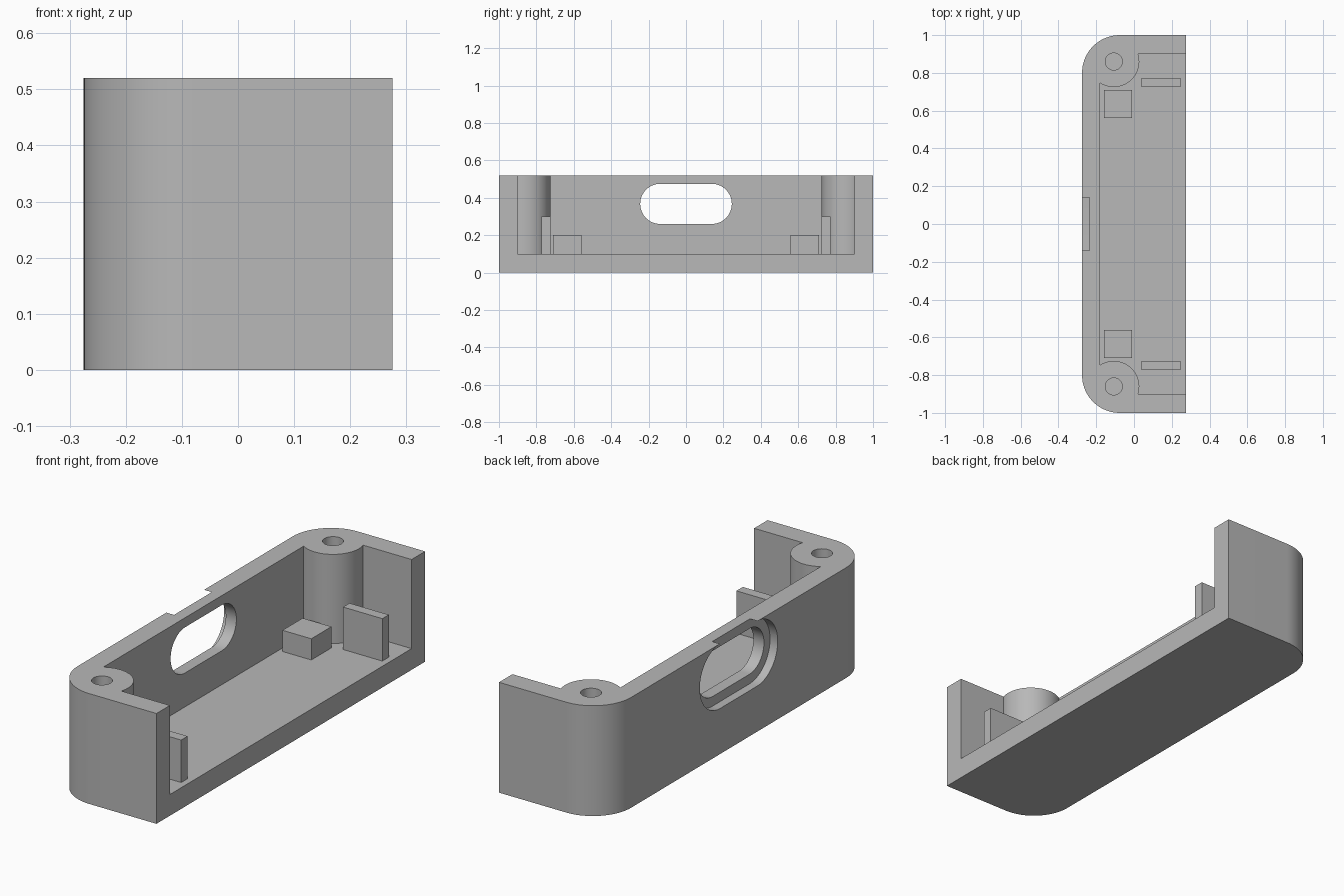
import bpy
import bmesh
from math import radians, cos, sin, pi
from mathutils import Matrix

old = bpy.data.objects.get("Cube")
if old:
    bpy.data.objects.remove(old, do_unlink=True)

grey = bpy.data.materials.new("plain grey")
grey.use_nodes = True
COLOUR = (0.48, 0.48, 0.48, 1)
grey.diffuse_color = COLOUR
grey.node_tree.nodes["Principled BSDF"].inputs["Base Color"].default_value = COLOUR

HEIGHT, FLOOR = 0.52, 0.10
HALF_X, HALF_Y = 0.275, 1.0
BOSS_X, BOSS_Y = -0.107, 0.86


def arc(cx, cy, r, start, end, steps=24):
    angles = [radians(start + (end - start) * i / steps) for i in range(steps + 1)]
    return [(cx + r * cos(a), cy + r * sin(a)) for a in angles]


def add_object(name, bm):
    bmesh.ops.recalc_face_normals(bm, faces=bm.faces)
    mesh = bpy.data.meshes.new(name)
    bm.to_mesh(mesh)
    bm.free()
    mesh.materials.append(grey)
    obj = bpy.data.objects.new(name, mesh)
    bpy.context.collection.objects.link(obj)
    return obj


def prism(name, outline, low, high, axis="Z"):
    """Extrude a closed outline along z, or a (y, z) outline along x."""
    bm = bmesh.new()
    place = (lambda p: (p[0], p[1], low)) if axis == "Z" else (lambda p: (low, p[0], p[1]))
    face = bm.faces.new([bm.verts.new(place(p)) for p in outline])
    moved = bmesh.ops.extrude_face_region(bm, geom=[face])["geom"]
    verts = [v for v in moved if isinstance(v, bmesh.types.BMVert)]
    depth = high - low
    bmesh.ops.translate(bm, verts=verts, vec=(0, 0, depth) if axis == "Z" else (depth, 0, 0))
    return add_object(name, bm)


def box(name, x0, x1, y0, y1, z0, z1):
    bm = bmesh.new()
    matrix = (Matrix.Translation(((x0 + x1) / 2, (y0 + y1) / 2, (z0 + z1) / 2))
              @ Matrix.Diagonal((x1 - x0, y1 - y0, z1 - z0, 1)))
    bmesh.ops.create_cube(bm, size=1, matrix=matrix)
    return add_object(name, bm)


def cut(target, cutter):
    """Subtract the cutter, keep the result and drop the cutter."""
    cutter.hide_render = True
    mod = target.modifiers.new("cut", "BOOLEAN")
    mod.operation, mod.solver, mod.object = "DIFFERENCE", "EXACT", cutter
    bpy.context.view_layer.update()
    graph = bpy.context.evaluated_depsgraph_get()
    result = bpy.data.meshes.new_from_object(target.evaluated_get(graph))
    target.modifiers.clear()
    target.data = result
    bpy.data.objects.remove(cutter, do_unlink=True)


def slot(name, half_flat, r, x0, x1):
    zc = 0.3675
    outline = arc(half_flat, zc, r, -90, 90) + arc(-half_flat, zc, r, 90, 270)
    return prism(name, outline, x0, x1, "X")


# Tray body: two rounded corners on the closed long side
R = 0.2
outline = [(HALF_X, -HALF_Y), (HALF_X, HALF_Y)]
outline += arc(-HALF_X + R, HALF_Y - R, R, 90, 180)
outline += arc(-HALF_X + R, -HALF_Y + R, R, 180, 270)
tray = prism("tray_body", outline, 0, HEIGHT)

# Cavity, open on top and on the right, leaving two screw bosses standing
cavity = box("cavity_cutter", -0.18, 0.4, -0.9, 0.9, FLOOR, 0.7)
for side in (-1, 1):
    post = arc(BOSS_X, side * BOSS_Y, 0.135, 0, 360, 64)[:-1]
    cut(cavity, prism("boss_cutter", post, 0, 0.8))
cut(tray, cavity)

# Screw holes
for side in (-1, 1):
    hole = arc(BOSS_X, side * BOSS_Y, 0.045, 0, 360, 40)[:-1]
    cut(tray, prism("hole_cutter", hole, FLOOR, 0.7))

# Connector slot with a wider recess on the outside, breaking the rim
cut(tray, slot("slot_cutter", 0.1375, 0.1075, -0.4, -0.1))
cut(tray, slot("recess_cutter", 0.1375, 0.1527, -0.4, -0.235))

# Support blocks and upright tabs on the floor
for side, word in ((-1, "front"), (1, "back")):
    y = sorted((side * 0.56, side * 0.71))
    box(word + "_support_block", -0.16, -0.01, *y, FLOOR - 0.01, 0.2)
    y = sorted((side * 0.725, side * 0.773))
    box(word + "_upright_tab", 0.04, 0.245, *y, FLOOR - 0.01, 0.3)

# Smooth the round walls, keep the edges crisp
bpy.ops.object.select_all(action="DESELECT")
tray.select_set(True)
bpy.context.view_layer.objects.active = tray
bpy.ops.object.shade_smooth_by_angle(angle=radians(30))
